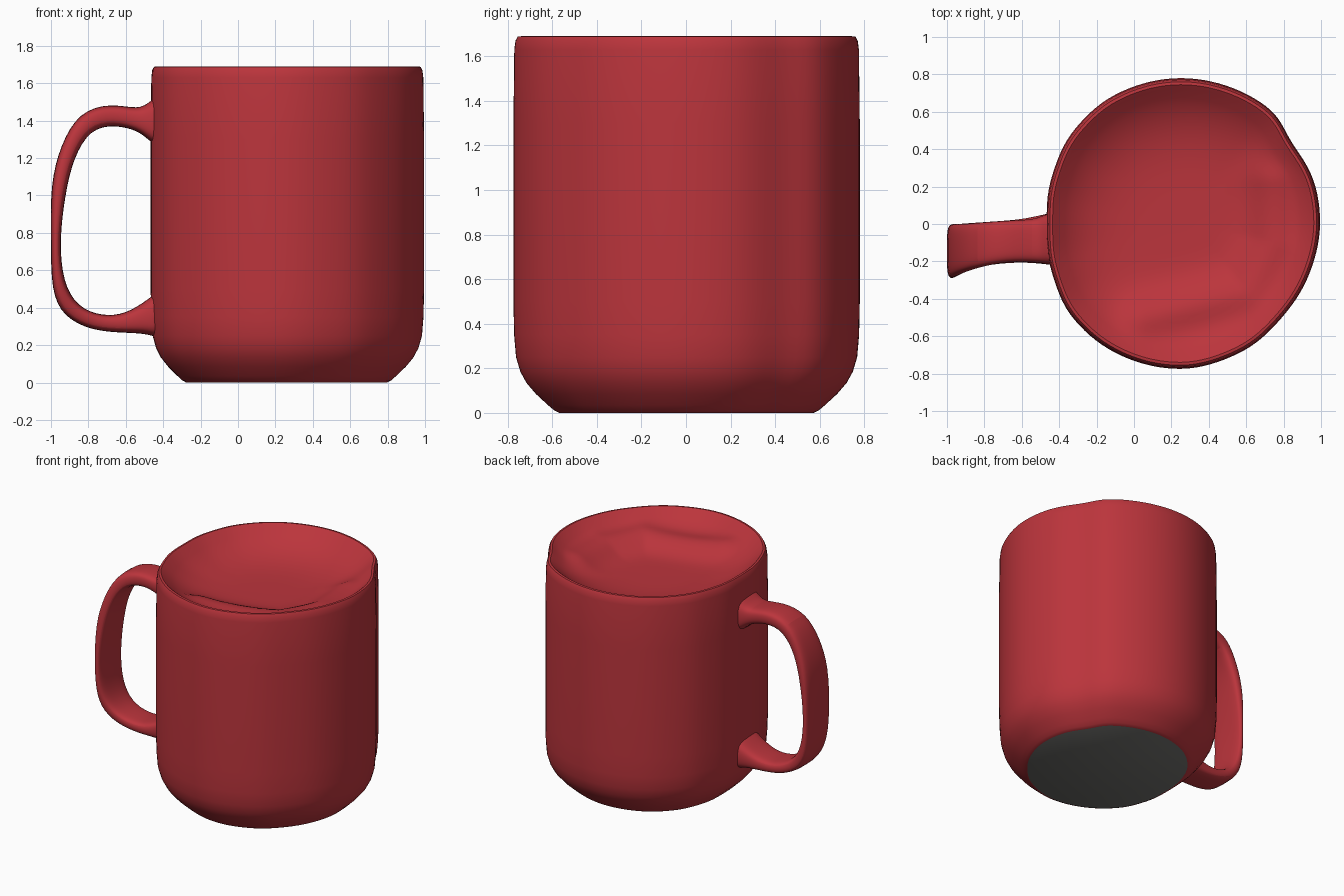
import bpy, bmesh, math
from mathutils import Vector

if "Cube" in bpy.data.objects:
    bpy.data.objects.remove(bpy.data.objects["Cube"])


def material(name, color):
    m = bpy.data.materials.new(name)
    m.diffuse_color = color
    m.use_nodes = True
    m.node_tree.nodes["Principled BSDF"].inputs["Base Color"].default_value = m.diffuse_color
    return m


def loft(name, rings, mats, cap_mats=(0, 0)):
    """Skin a list of closed rings with quads and cap both ends."""
    bm = bmesh.new()
    vr = [[bm.verts.new(p) for p in ring] for ring in rings]
    n = len(vr[0])
    for a, b in zip(vr, vr[1:]):
        for i in range(n):
            j = (i + 1) % n
            bm.faces.new((a[i], a[j], b[j], b[i]))
    bm.faces.new(vr[0][::-1]).material_index = cap_mats[0]
    bm.faces.new(vr[-1]).material_index = cap_mats[1]
    bmesh.ops.recalc_face_normals(bm, faces=bm.faces)
    me = bpy.data.meshes.new(name)
    bm.to_mesh(me)
    bm.free()
    for m in mats:
        me.materials.append(m)
    ob = bpy.data.objects.new(name, me)
    bpy.context.collection.objects.link(ob)
    bpy.ops.object.select_all(action='DESELECT')
    ob.select_set(True)
    bpy.context.view_layer.objects.active = ob
    bpy.ops.object.shade_smooth_by_angle(angle=math.radians(40))
    return ob


red = material("red_glaze", (0.50, 0.035, 0.045, 1))
grey = material("bare_base", (0.16, 0.16, 0.15, 1))

# Slightly uneven hand-made outline: (angle in degrees, radius)
CX = 0.25
OUTLINE = [(0, .745), (18, .748), (37, .732), (50, .778), (64, .778),
           (90, .78), (119, .775), (139, .76), (161, .733), (180, .715),
           (200, .735), (220, .765), (240, .772), (270, .775), (295, .757),
           (319, .735), (340, .737), (360, .745)]


def radius(deg):
    for (a, ra), (b, rb) in zip(OUTLINE, OUTLINE[1:]):
        if a <= deg <= b:
            t = (deg - a) / (b - a)
            return ra + (rb - ra) * t * t * (3 - 2 * t)


N = 120
RADII = [radius(i * 360 / N) for i in range(N)]
for _ in range(4):
    RADII = [(RADII[i - 1] + 2 * RADII[i] + RADII[(i + 1) % N]) / 4 for i in range(N)]


def body_ring(scale, height):
    ring = []
    for i, r in enumerate(RADII):
        a = math.tau * i / N
        x, y = CX + r * scale * math.cos(a), r * scale * math.sin(a)
        ring.append((x, y, height(x, y) if callable(height) else height))
    return ring


# Body: outer wall, rounded foot and rim
PROFILE = [(.735, 0), (.765, .012), (.80, .035), (.87, .085), (.925, .135),
           (.96, .185), (.985, .25), (.996, .35), (1, .5), (1, .9), (1, 1.3),
           (.995, 1.63), (.988, 1.67), (.975, 1.688), (.955, 1.69), (.93, 1.675)]
rings = [body_ring(s, z) for s, z in PROFILE]

# Shallow sunken top with a soft ridge running along the front and right
RIDGE = [Vector(p) for p in ((.05, -.50), (.60, -.36), (.74, -.10), (.74, .22))]


def ridge_distance(p):
    best = 9
    for a, b in zip(RIDGE, RIDGE[1:]):
        d = b - a
        t = max(0, min(1, (p - a).dot(d) / d.length_squared))
        best = min(best, (p - a - d * t).length)
    return best


def sunken(u):
    def height(x, y):
        ridge = math.exp(-(ridge_distance(Vector((x, y))) / .12) ** 2)
        return 1.66 - .15 * (1 - u ** 4) + ridge * .06 * (1 - u ** 8)
    return height


for k in range(19, -1, -1):
    u = max(k / 20, .01)
    rings.append(body_ring(.91 * u, sunken(u)))
loft("mug_body", rings, [red, grey], (1, 0))

# Handle stations: outer x, outer z, inner x, inner z, y centre, half width
HANDLE = [
    (-.40, 1.56, -.40, 1.24, -.08, .15),
    (-.475, 1.50, -.475, 1.29, -.08, .135),
    (-.53, 1.46, -.53, 1.345, -.09, .115),
    (-.68, 1.495, -.66, 1.378, -.09, .11),
    (-.85, 1.45, -.79, 1.355, -.11, .12),
    (-.95, 1.27, -.88, 1.20, -.13, .13),
    (-1.005, 1.06, -.925, 1.00, -.14, .145),
    (-1.0, .75, -.955, .75, -.15, .145),
    (-1.0, .49, -.935, .54, -.14, .14),
    (-.935, .35, -.86, .405, -.12, .125),
    (-.78, .275, -.73, .355, -.10, .115),
    (-.60, .265, -.60, .365, -.09, .115),
    (-.475, .26, -.475, .45, -.08, .135),
    (-.40, .22, -.40, .51, -.08, .15)]
rings = []
for ox, oz, ix, iz, cy, hw in HANDLE:
    ring = []
    for i in range(16):
        a = math.tau * i / 16
        c, s = math.cos(a), math.sin(a)
        u = math.copysign(abs(c) ** .6, c)
        v = math.copysign(abs(s) ** .6, s)
        f = (1 - u) / 2
        ring.append((ox + (ix - ox) * f, cy + hw * v, oz + (iz - oz) * f))
    rings.append(ring)
handle = loft("mug_handle", rings, [red])
handle.modifiers.new("smooth", 'SUBSURF').levels = 2
handle.modifiers["smooth"].render_levels = 2
